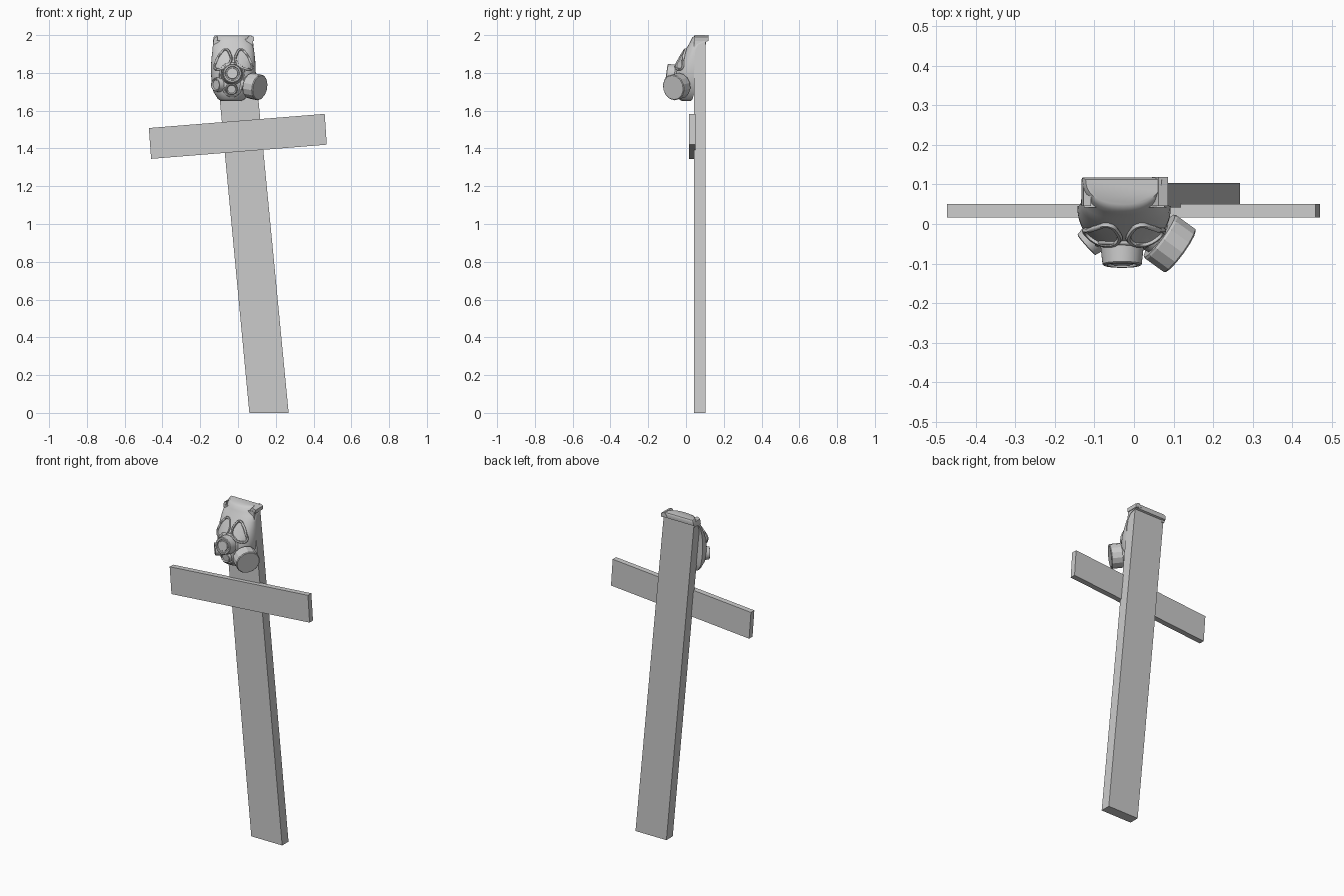
import bpy, bmesh, math
from mathutils import Vector
from mathutils.bvhtree import BVHTree

cube = bpy.data.objects.get("Cube")
if cube:
    bpy.data.objects.remove(cube, do_unlink=True)

# Single grey material
grey = bpy.data.materials.new("plain grey")
grey.use_nodes = True
grey.diffuse_color = (0.6, 0.6, 0.6, 1)
grey.node_tree.nodes["Principled BSDF"].inputs["Base Color"].default_value = (0.6, 0.6, 0.6, 1)


def select_only(ob):
    bpy.ops.object.select_all(action='DESELECT')
    ob.select_set(True)
    bpy.context.view_layer.objects.active = ob


def finish(name, bm, smooth=None):
    bmesh.ops.recalc_face_normals(bm, faces=bm.faces[:])
    me = bpy.data.meshes.new(name)
    bm.to_mesh(me)
    bm.free()
    me.materials.append(grey)
    ob = bpy.data.objects.new(name, me)
    bpy.context.collection.objects.link(ob)
    if smooth:
        select_only(ob)
        bpy.ops.object.shade_smooth_by_angle(angle=math.radians(smooth))
    return ob


def plank(name, outline, y0, y1):
    """Board with an (x, z) outline, running from y0 to y1."""
    bm = bmesh.new()
    front = [bm.verts.new((x, y0, z)) for x, z in outline]
    back = [bm.verts.new((x, y1, z)) for x, z in outline]
    bm.faces.new(front)
    bm.faces.new(back[::-1])
    n = len(outline)
    for i in range(n):
        j = (i + 1) % n
        bm.faces.new((front[i], back[i], back[j], front[j]))
    return finish(name, bm)


def loft(bm, rings):
    """Skin closed rings of points and cap both ends."""
    vs = [[bm.verts.new(p) for p in r] for r in rings]
    n = len(vs[0])
    for a, b in zip(vs, vs[1:]):
        for i in range(n):
            j = (i + 1) % n
            bm.faces.new((a[i], a[j], b[j], b[i]))
    bm.faces.new(vs[0])
    bm.faces.new(vs[-1])


def turned(name, profile, origin, direction, sides, smooth=None):
    """Turned part: (distance along axis, radius) profile about an axis."""
    d = Vector(direction).normalized()
    u = d.cross(Vector((0, 0, 1))).normalized()
    v = d.cross(u)
    o = Vector(origin)
    bm = bmesh.new()
    angles = [2 * math.pi * (i + 0.5) / sides for i in range(sides)]
    loft(bm, [[o + d * t + (u * math.cos(a) + v * math.sin(a)) * r for a in angles]
              for t, r in profile])
    return finish(name, bm, smooth)


# Leaning post and crossbar
plank("post", [(0.06, 0), (0.268, 0), (0.077, 1.98), (-0.126, 1.97)], 0.042, 0.103)
plank("crossbar", [(-0.46, 1.345), (0.47, 1.42), (0.459, 1.583), (-0.472, 1.508)], 0.017, 0.05)

# Mask body: z, centre x, half width, front y, back y
sections = [
    (1.650, -0.036, 0.052, -0.020, 0.025),
    (1.662, -0.035, 0.072, -0.040, 0.035),
    (1.700, -0.032, 0.098, -0.058, 0.045),
    (1.750, -0.027, 0.113, -0.064, 0.045),
    (1.800, -0.025, 0.118, -0.062, 0.045),
    (1.840, -0.025, 0.118, -0.050, 0.045),
    (1.880, -0.025, 0.115, -0.028, 0.045),
    (1.920, -0.025, 0.110, -0.004, 0.050),
    (1.950, -0.026, 0.107, 0.014, 0.065),
    (1.968, -0.026, 0.106, 0.024, 0.114),
    (1.988, -0.026, 0.104, 0.034, 0.117),
    (1.998, -0.026, 0.096, 0.050, 0.112),
]
SEG = 28
rings = []
for z, cx, hw, yf, yb in sections:
    ring = []
    for i in range(SEG + 1):
        c, s = math.cos(math.pi * i / SEG), math.sin(math.pi * i / SEG)
        ring.append((cx + hw * math.copysign(abs(c) ** 0.85, c),
                     yb - (yb - yf) * max(s, 0) ** 0.9, z))
    rings.append(ring)
bm = bmesh.new()
loft(bm, rings)
bm.normal_update()
surface = BVHTree.FromBMesh(bm)
finish("mask_body", bm, 40)


def on_mask(x, z, lift=0.0):
    hit = surface.ray_cast(Vector((x, -1, z)), Vector((0, 1, 0)))[0]
    y = hit.y if hit else 0.03
    return Vector((x, y - lift, z))


def rim(name, points, radius):
    """Closed smooth tube through the points."""
    cu = bpy.data.curves.new(name, 'CURVE')
    cu.dimensions = '3D'
    cu.bevel_depth = radius
    cu.bevel_resolution = 1
    cu.resolution_u = 4
    sp = cu.splines.new('BEZIER')
    sp.bezier_points.add(len(points) - 1)
    for bp, p in zip(sp.bezier_points, points):
        bp.co = p
        bp.handle_left_type = bp.handle_right_type = 'AUTO'
    sp.use_cyclic_u = True
    cu.materials.append(grey)
    ob = bpy.data.objects.new(name, cu)
    bpy.context.collection.objects.link(ob)
    select_only(ob)
    bpy.ops.object.convert(target='MESH')
    bpy.ops.object.shade_smooth_by_angle(angle=math.radians(60))


# Eyepieces: raised rim and a slightly domed lens on each side
eye = [(0.013, 1.862), (0.018, 1.900), (0.040, 1.924), (0.066, 1.905),
       (0.088, 1.868), (0.098, 1.826), (0.070, 1.820), (0.036, 1.835)]
for side, sx in (("left", 1), ("right", -1)):
    pts = [on_mask(-0.025 + sx * x, z, 0.004) for x, z in eye]
    rim(side + "_eye_rim", pts, 0.007)
    bm = bmesh.new()
    hub = bm.verts.new(on_mask(-0.025 + sx * 0.053, 1.870, 0.003))
    edge = [bm.verts.new(p) for p in pts]
    for i in range(len(edge)):
        bm.faces.new((hub, edge[i], edge[(i + 1) % len(edge)]))
    finish(side + "_eye_lens", bm, 40)

# Bezel around the nose valve and the outlet
bezel = [(0, 1.848), (-0.05, 1.83), (-0.062, 1.79), (-0.05, 1.73), (-0.03, 1.69),
         (0, 1.678), (0.03, 1.69), (0.05, 1.73), (0.062, 1.79), (0.05, 1.83)]
rim("valve_bezel", [on_mask(-0.031 + x, z, 0.001) for x, z in bezel], 0.007)

# Nose valve with recessed face, and the smaller outlet below
turned("nose_valve", [(0, 0.056), (0.052, 0.050), (0.055, 0.046), (0.055, 0.038),
                      (0.048, 0.036), (0.048, 0.030), (0.052, 0.028)],
       (-0.030, -0.050, 1.790), (0, -1, 0.14), 20, 35)
turned("outlet", [(0, 0.034), (0.024, 0.030), (0.026, 0.026), (0.020, 0.021)],
       (-0.034, -0.050, 1.716), (0, -1, -0.12), 16, 35)

# Cheek port on one side, filter canister on the other
turned("cheek_port", [(0, 0.040), (0.026, 0.035), (0.028, 0.030), (0.021, 0.025)],
       (-0.100, -0.035, 1.738), (-0.75, -0.66, -0.05), 16, 35)
turned("canister_neck", [(0, 0.048), (0.04, 0.042)],
       (0.030, -0.015, 1.745), (0.8, -0.58, -0.2), 14, 35)
turned("filter_canister", [(0, 0.066), (0.006, 0.069), (0.062, 0.069), (0.066, 0.065)],
       (0.064, -0.030, 1.733), (0.8, -0.58, -0.16), 14)

# Strap tabs at the upper corners
plank("left_strap_tab", [(0.045, 1.978), (0.084, 1.968), (0.086, 1.990), (0.062, 2.0)], 0.046, 0.119)
plank("right_strap_tab", [(-0.132, 1.955), (-0.112, 1.950), (-0.108, 1.994), (-0.127, 1.984)], 0.046, 0.105)
